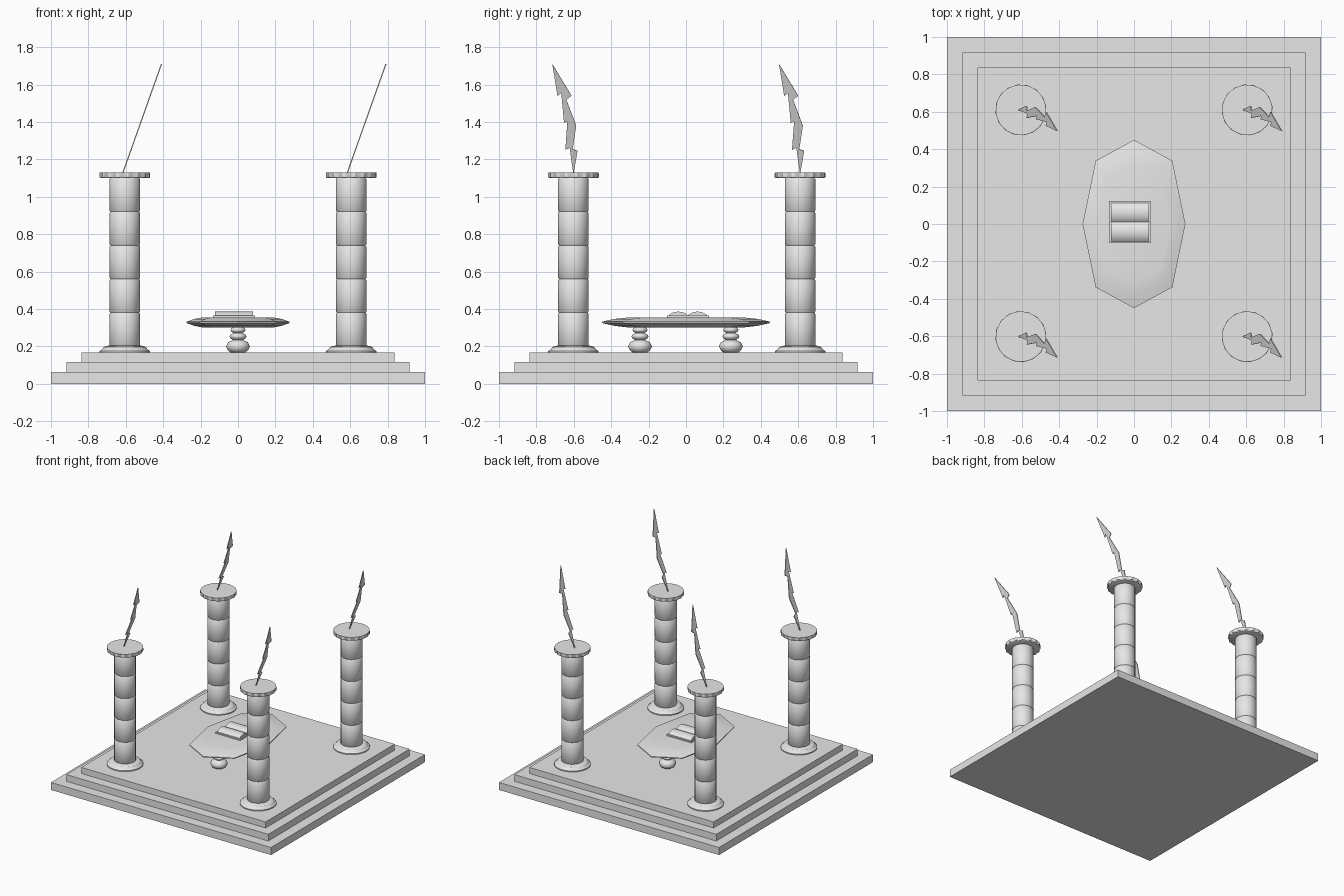
import bpy, bmesh, math
from mathutils import Vector

cube = bpy.data.objects.get("Cube")
if cube:
    bpy.data.objects.remove(cube, do_unlink=True)

stone = bpy.data.materials.new("grey stone")
stone.use_nodes = True
stone.diffuse_color = (0.8, 0.8, 0.8, 1)
stone.node_tree.nodes["Principled BSDF"].inputs["Base Color"].default_value = (0.8, 0.8, 0.8, 1)


def finish(bm, name, loc=(0, 0, 0), smooth=None):
    bmesh.ops.recalc_face_normals(bm, faces=bm.faces)
    mesh = bpy.data.meshes.new(name)
    bm.to_mesh(mesh)
    bm.free()
    mesh.materials.append(stone)
    obj = bpy.data.objects.new(name, mesh)
    obj.location = loc
    bpy.context.collection.objects.link(obj)
    if smooth:
        bpy.ops.object.select_all(action='DESELECT')
        obj.select_set(True)
        bpy.context.view_layer.objects.active = obj
        bpy.ops.object.shade_smooth_by_angle(angle=math.radians(smooth))
    return obj


def loft(bm, rings):
    """Skin a stack of equal-length closed rings and cap both ends."""
    loops = [[bm.verts.new(p) for p in ring] for ring in rings]
    n = len(loops[0])
    for a, b in zip(loops, loops[1:]):
        for i in range(n):
            j = (i + 1) % n
            bm.faces.new((a[i], a[j], b[j], b[i]))
    bm.faces.new(loops[0])
    bm.faces.new(loops[-1])


def circle(r, z, n, notch=0):
    """Ring of n points; with a notch, pairs of points alternate in and out."""
    pts = []
    for i in range(n):
        a = math.tau * (i + 0.5) / n
        rr = r - notch * (i // 2 % 2)
        pts.append((rr * math.cos(a), rr * math.sin(a), z))
    return pts


def lathe(name, profile, loc, n=16, smooth=40):
    bm = bmesh.new()
    loft(bm, [circle(r, z, n) for r, z in profile])
    return finish(bm, name, loc, smooth)


def box(name, x0, x1, y0, y1, z0, z1):
    bm = bmesh.new()
    loft(bm, [[(x0, y0, z), (x1, y0, z), (x1, y1, z), (x0, y1, z)] for z in (z0, z1)])
    return finish(bm, name)


# Stepped platform
for name, h, z0, z1 in (("lower_step", 1, 0, 0.062), ("middle_step", 0.918, 0.062, 0.117),
                        ("upper_step", 0.838, 0.117, 0.167)):
    box(name, -h, h, -h, h, z0, z1)

# Column parts
foot = [(0.136, 0.165), (0.136, 0.175), (0.122, 0.184), (0.114, 0.196), (0.1, 0.202), (0.08, 0.205)]
shaft = []
for i in range(5):
    low = 0.2 + 0.18 * i
    shaft += [(0.078, low), (0.083, low + 0.006), (0.083, low + 0.174)]
shaft.append((0.078, 1.1))

# Lightning bolt outline: (sideways, upward)
bolt = [(0, -0.01), (0.022, 0.115), (-0.004, 0.125), (0.015, 0.25), (-0.038, 0.39),
        (-0.01, 0.41), (-0.113, 0.58), (-0.085, 0.41), (-0.065, 0.425),
        (-0.05, 0.265), (-0.032, 0.275), (-0.043, 0.122), (-0.02, 0.132)]
lean = 0.355


def lightning_bolt(name, loc):
    bm = bmesh.new()
    half = Vector((1, 0, -lean)).normalized() * 0.003
    loft(bm, [[Vector((z * lean, y, z)) + half * s for y, z in bolt] for s in (-1, 1)])
    finish(bm, name, loc)


for side, sx in (("right", -1), ("left", 1)):
    for end, y in (("front", -0.602), ("back", 0.61)):
        tag = f"{end}_{side}"
        at = (sx * 0.605, y, 0)
        lathe(f"column_foot_{tag}", foot, at, 32, 30)
        lathe(f"column_shaft_{tag}", shaft, at, 16, 50)
        # Capital with a toothed rim under a plain disc edge
        bm = bmesh.new()
        loft(bm, [circle(0.128, 1.1, 64), circle(0.136, 1.104, 64, 0.006),
                  circle(0.136, 1.124, 64, 0.006), circle(0.134, 1.13, 64)])
        finish(bm, f"column_cap_{tag}", at, 30)
        lightning_bolt(f"lightning_bolt_{tag}", (sx * 0.6 - 0.015, y, 1.13))

# Table top: stretched octagon, thin at the rim
octagon = [(0.275, 0), (0.205, 0.338), (0, 0.45), (-0.205, 0.338),
           (-0.275, 0), (-0.205, -0.338), (0, -0.45), (0.205, -0.338)]
bm = bmesh.new()
loft(bm, [[(x * s, y * s, z) for x, y in octagon]
          for s, z in ((0.7, 0.302), (0.85, 0.31), (1, 0.325), (1, 0.332), (0.85, 0.347), (0.7, 0.354))])
finish(bm, "table_top", smooth=40)

# Turned table legs
leg = [(0.035, 0.165), (0.054, 0.178), (0.065, 0.2), (0.054, 0.222), (0.028, 0.234),
       (0.042, 0.245), (0.046, 0.254), (0.04, 0.264), (0.024, 0.271), (0.037, 0.28),
       (0.041, 0.288), (0.035, 0.297), (0.025, 0.31)]
for end, y in (("front", -0.246), ("back", 0.24)):
    lathe(f"table_leg_{end}", leg, (0, y, 0), 20, 60)

# Open book: cover and two arched page blocks
mid = 0.01
box("book_cover", -0.133, 0.091, mid - 0.112, mid + 0.112, 0.353, 0.364)
for side, s in (("front", -1), ("back", 1)):
    arch = [(mid + s * 0.103, 0.362), (mid, 0.362)]
    for i in range(9):
        t = i / 8
        arch.append((mid + s * 0.103 * t, 0.366 + 0.02 * math.sin(math.pi * t) ** 0.7))
    bm = bmesh.new()
    loft(bm, [[(x, y, z) for y, z in arch] for x in (-0.123, 0.081)])
    finish(bm, f"book_pages_{side}", smooth=40)
